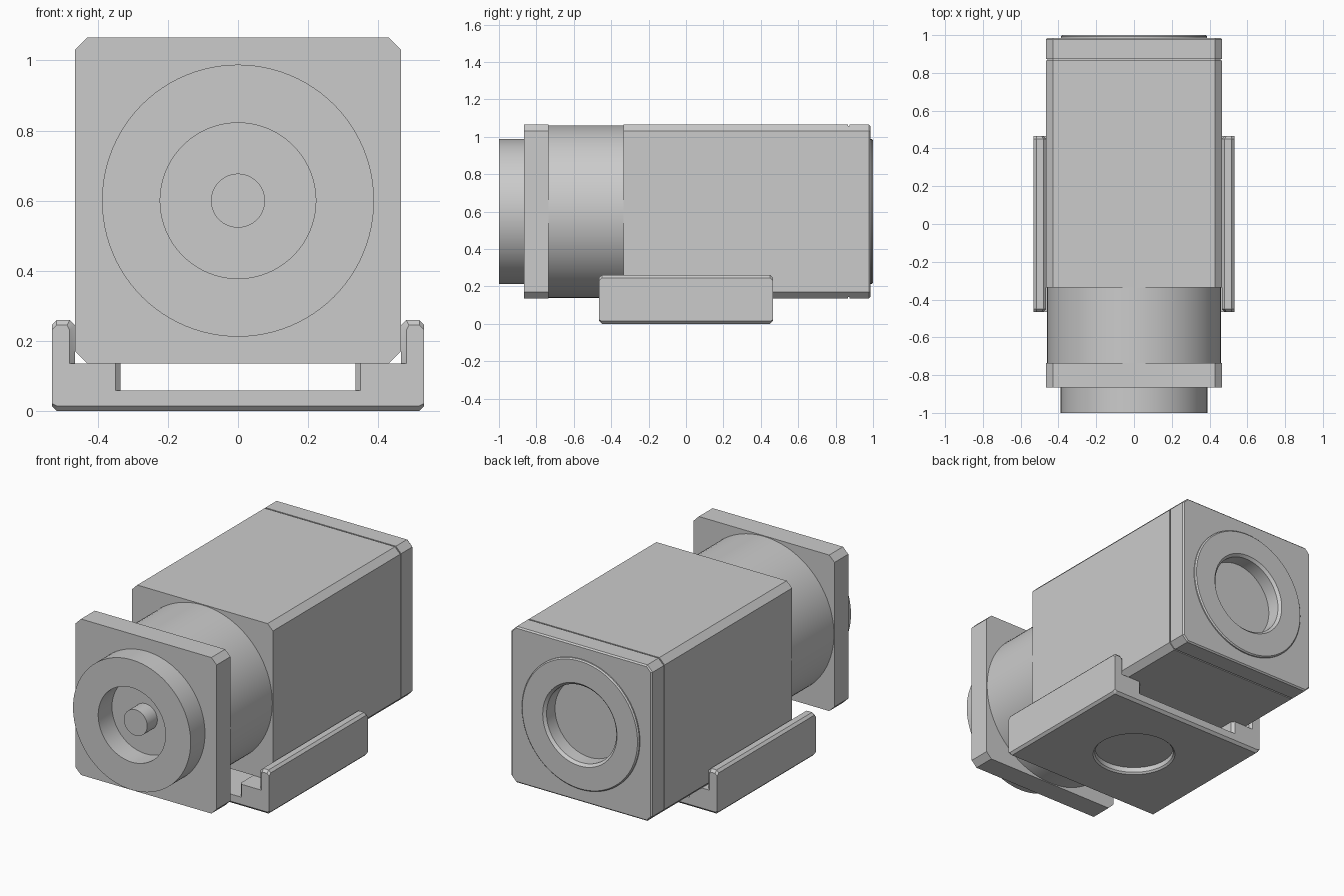
import bpy
import bmesh
import math

if "Cube" in bpy.data.objects:
    bpy.data.objects.remove(bpy.data.objects["Cube"], do_unlink=True)

grey = bpy.data.materials.new("plain_grey")
grey.use_nodes = True
COLOUR = (0.6, 0.6, 0.6, 1)
grey.diffuse_color = COLOUR
grey.node_tree.nodes["Principled BSDF"].inputs["Base Color"].default_value = COLOUR

AXIS_Z = 0.6      # height of the housing axis
HALF = 0.465      # half width of the square housing
CORNER = 0.035    # chamfer on the long edges


def loft(name, sections, smooth=False):
    """Join matching closed point loops and cap both ends."""
    bm = bmesh.new()
    rings = [[bm.verts.new(p) for p in s] for s in sections]
    n = len(rings[0])
    for a, b in zip(rings, rings[1:]):
        for i in range(n):
            j = (i + 1) % n
            bm.faces.new((a[i], a[j], b[j], b[i]))
    bm.faces.new(rings[0])
    bm.faces.new(rings[-1])
    bmesh.ops.recalc_face_normals(bm, faces=bm.faces)
    mesh = bpy.data.meshes.new(name)
    bm.to_mesh(mesh)
    bm.free()
    obj = bpy.data.objects.new(name, mesh)
    bpy.context.collection.objects.link(obj)
    mesh.materials.append(grey)
    if smooth:
        activate(obj)
        bpy.ops.object.shade_smooth_by_angle(angle=math.radians(30))
    return obj


def activate(obj):
    bpy.ops.object.select_all(action='DESELECT')
    obj.select_set(True)
    bpy.context.view_layer.objects.active = obj


def square(y, inset=0.0):
    h, k = HALF - inset, HALF - CORNER
    pts = [(h, -k), (h, k), (k, h), (-k, h), (-h, k), (-h, -k), (-k, -h), (k, -h)]
    return [(x, y, AXIS_Z + z) for x, z in pts]


def circle(r, y, n=96):
    turn = [math.tau * i / n for i in range(n)]
    return [(r * math.cos(a), y, AXIS_Z + r * math.sin(a)) for a in turn]


def turned(name, profile):
    return loft(name, [circle(r, y) for r, y in profile], smooth=True)


def cut(targets, cutter):
    cutter.hide_render = True
    for obj in targets:
        mod = obj.modifiers.new("recess", 'BOOLEAN')
        mod.operation = 'DIFFERENCE'
        mod.solver = 'EXACT'
        mod.object = cutter
        activate(obj)
        bpy.ops.object.modifier_apply(modifier=mod.name)
        bpy.ops.object.shade_smooth_by_angle(angle=math.radians(30))
    bpy.data.objects.remove(cutter, do_unlink=True)


# Housing, with a thin groove in front of the rear cap
loft("housing", [square(-0.335), square(0.865)])
loft("cap_groove", [square(0.865, 0.008), square(0.873, 0.008)])
rear_cap = loft("rear_cap", [square(0.873), square(0.978), square(0.986, 0.008)])

# Rear disc and its shallow recess
rear_disc = turned("rear_disc", [(0.387, 0.98), (0.387, 0.993), (0.38, 1.0)])
cut([rear_cap, rear_disc],
    turned("rear_cutter", [(0.23, 0.905), (0.23, 0.985), (0.245, 1.0), (0.245, 1.05)]))

# Neck, front plate, front ring and centre pin
turned("neck", [(0.461, -0.735), (0.461, -0.335)])
loft("front_plate", [square(-0.865), square(-0.735)])
turned("front_ring", [(0.222, -0.87), (0.222, -1.0), (0.388, -1.0), (0.388, -0.865)])
turned("centre_pin", [(0.077, -0.965), (0.077, -0.865)])


# Cradle: half profile mirrored, eased at both ends
def cradle(y, ease=False):
    e = 0.015 if ease else 0.0
    half = [(0.335 + e, 0.058), (0.335 + e, 0.135), (HALF + e, 0.135),
            (HALF + e, 0.245 - e), (0.48 + e / 2, 0.26 - e), (0.517, 0.26 - e),
            (0.531, 0.246 - e), (0.531, 0.014 + e / 2), (0.517, e)]
    pts = half + [(-x, z) for x, z in reversed(half)]
    return [(x, y, z) for x, z in pts]


base = loft("cradle", [cradle(-0.465, True), cradle(-0.45), cradle(0.45), cradle(0.465, True)])

# Round recess under the cradle
cutter = loft("base_cutter", [[(x, z - AXIS_Z, y) for x, y, z in circle(r, h)]
                              for r, h in [(0.23, -0.05), (0.23, 0), (0.22, 0.01), (0.22, 0.04)]])
cut([base], cutter)
